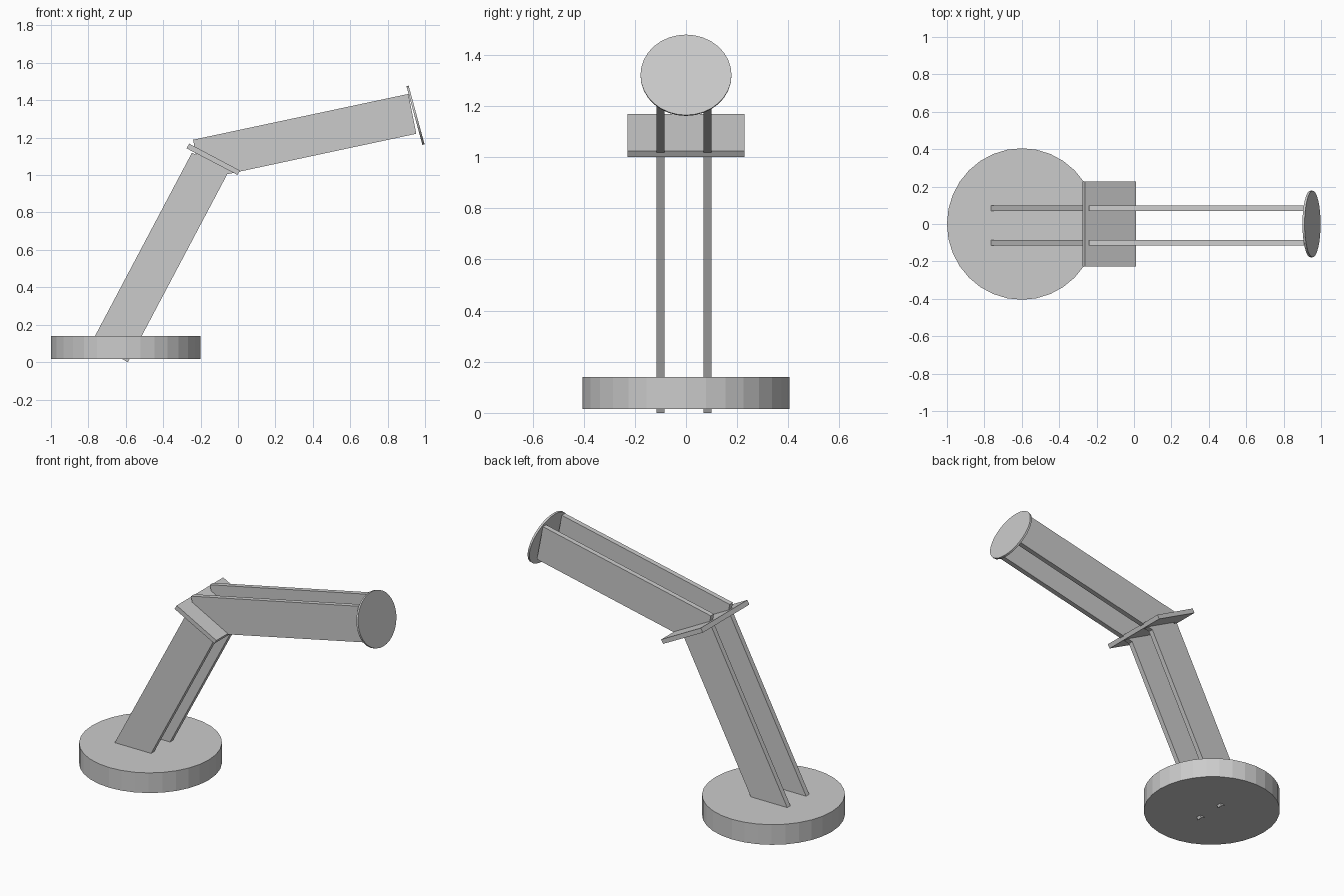
import bpy, bmesh, math
from mathutils import Matrix

if "Cube" in bpy.data.objects:
    bpy.data.objects.remove(bpy.data.objects["Cube"])


def finish(bm, name):
    bmesh.ops.recalc_face_normals(bm, faces=bm.faces)
    mesh = bpy.data.meshes.new(name)
    bm.to_mesh(mesh)
    bm.free()
    obj = bpy.data.objects.new(name, mesh)
    bpy.context.collection.objects.link(obj)
    return obj


def slab(name, profile, y0, y1):
    """Side profile (x, z) extruded from y0 to y1."""
    bm = bmesh.new()
    face = bm.faces.new([bm.verts.new((x, y0, z)) for x, z in profile])
    ext = bmesh.ops.extrude_face_region(bm, geom=[face])
    moved = [v for v in ext["geom"] if isinstance(v, bmesh.types.BMVert)]
    bmesh.ops.translate(bm, vec=(0, y1 - y0, 0), verts=moved)
    return finish(bm, name)


def disc(name, centre, rx, ry, depth, tilt=0):
    """Flat-sided elliptical disc, tilted about y."""
    bm = bmesh.new()
    bmesh.ops.create_cone(bm, cap_ends=True, segments=32,
                          radius1=1, radius2=1, depth=depth)
    m = (Matrix.Translation(centre) @ Matrix.Rotation(tilt, 4, 'Y')
         @ Matrix.Diagonal((rx, ry, 1, 1)))
    bmesh.ops.transform(bm, matrix=m, verts=bm.verts)
    return finish(bm, name)


# Round foot
disc("base", (-0.6, 0, 0.078), 0.4, 0.405, 0.125)

# Paired rails of the lower and upper arm
lower = [(-0.589, 0.0), (-0.051, 1.017), (-0.246, 1.12), (-0.784, 0.103)]
upper = [(-0.2, 0.974), (0.953, 1.221), (0.911, 1.434), (-0.24, 1.189)]
for side, y0, y1 in (("front", -0.116, -0.085), ("back", 0.069, 0.1)):
    slab("lower_arm_" + side, lower, y0, y1)
    slab("upper_arm_" + side, upper, y0, y1)

# Elbow plate between the arms
slab("elbow_plate", [(-0.275, 1.143), (-0.003, 1.001),
                     (0.011, 1.024), (-0.261, 1.168)], -0.228, 0.228)

# Thin end disc on the upper arm
disc("end_disc", (0.949, 0, 1.32), 0.163, 0.178, 0.012, math.radians(90 - 15.2))
